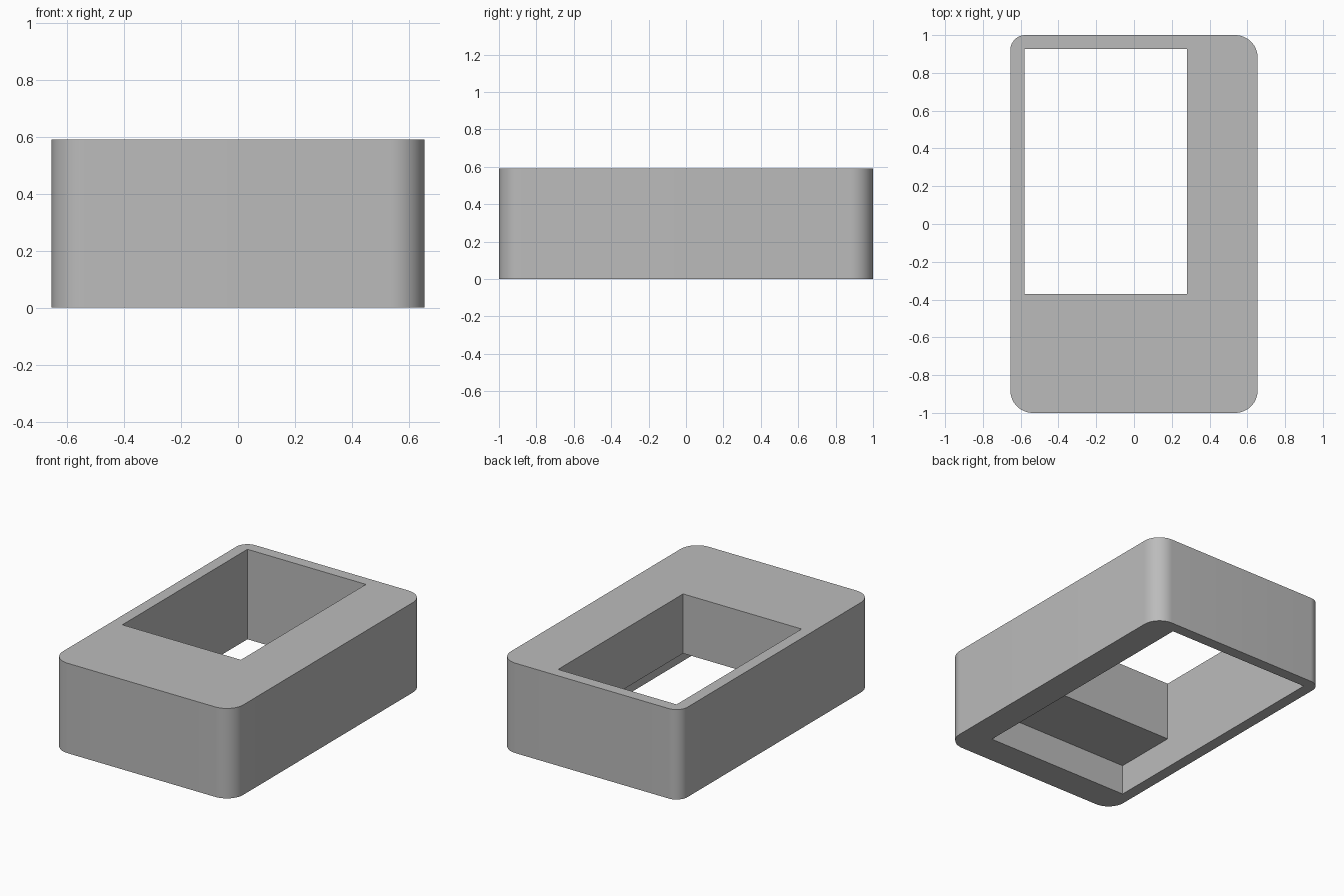
import bpy, bmesh
from math import cos, sin, pi

HEIGHT = 0.59
HALF_X, HALF_Y = 0.655, 1.0

cube = bpy.data.objects.get("Cube")
if cube:
    bpy.data.objects.remove(cube, do_unlink=True)

grey = bpy.data.materials.new("plain grey")
grey.use_nodes = True
colour = (0.5, 0.5, 0.5, 1)
grey.diffuse_color = colour
grey.node_tree.nodes["Principled BSDF"].inputs["Base Color"].default_value = colour


def prism(name, outline, z0, z1):
    """Extrude a flat outline from z0 up to z1."""
    bm = bmesh.new()
    base = bm.faces.new([bm.verts.new((x, y, z0)) for x, y in outline])
    top = bmesh.ops.extrude_face_region(bm, geom=[base])["geom"]
    bmesh.ops.translate(bm, vec=(0, 0, z1 - z0),
                        verts=[v for v in top if isinstance(v, bmesh.types.BMVert)])
    bmesh.ops.recalc_face_normals(bm, faces=bm.faces)
    mesh = bpy.data.meshes.new(name)
    bm.to_mesh(mesh)
    bm.free()
    mesh.materials.append(grey)
    obj = bpy.data.objects.new(name, mesh)
    bpy.context.collection.objects.link(obj)
    return obj


def rectangle(x0, x1, y0, y1):
    return [(x0, y0), (x1, y0), (x1, y1), (x0, y1)]


def rounded_outline(corners, steps=14):
    """Rectangle outline from (x sign, y sign, radius, start angle) corners."""
    points = []
    for sx, sy, r, start in corners:
        cx, cy = sx * (HALF_X - r), sy * (HALF_Y - r)
        for i in range(steps + 1):
            a = start + i / steps * pi / 2
            points.append((cx + r * cos(a), cy + r * sin(a)))
    return points


# Housing block, with one tighter corner beside the opening
housing = prism("housing", rounded_outline([
    (1, 1, 0.12, 0), (-1, 1, 0.08, pi / 2),
    (-1, -1, 0.12, pi), (1, -1, 0.12, 1.5 * pi)]), 0, HEIGHT)

# Through opening and the wider recess underneath, sharing two walls
cutters = [
    prism("opening_cutter", rectangle(-0.58, 0.28, -0.37, 0.926), -0.1, HEIGHT + 0.1),
    prism("recess_cutter", rectangle(-0.58, 0.465, -0.80, 0.926), -0.1, 0.20),
]
bpy.context.view_layer.objects.active = housing
for cutter in cutters:
    mod = housing.modifiers.new(cutter.name, "BOOLEAN")
    mod.operation = "DIFFERENCE"
    mod.solver = "EXACT"
    mod.object = cutter
    bpy.ops.object.modifier_apply(modifier=mod.name)
for cutter in cutters:
    bpy.data.objects.remove(cutter, do_unlink=True)

# Smooth round corners, crisp rims
bpy.ops.object.select_all(action="DESELECT")
housing.select_set(True)
bpy.ops.object.shade_smooth_by_angle(angle=pi / 6)
